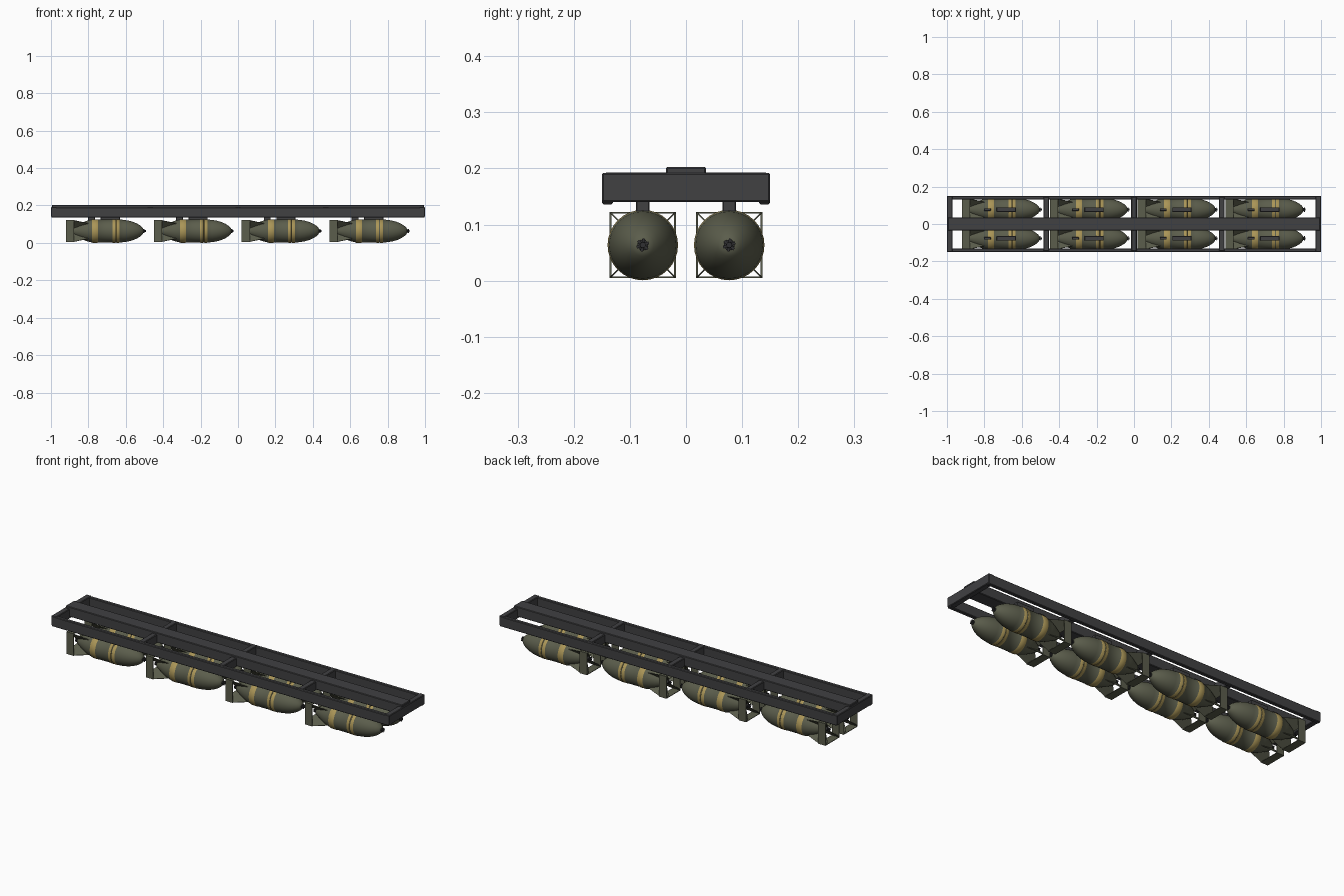
import bpy, bmesh, math
from mathutils import Matrix, Vector

if "Cube" in bpy.data.objects:
    bpy.data.objects.remove(bpy.data.objects["Cube"])


def mat(name, c):
    m = bpy.data.materials.new(name)
    m.diffuse_color = (*c, 1)
    m.use_nodes = True
    m.node_tree.nodes["Principled BSDF"].inputs["Base Color"].default_value = m.diffuse_color
    return m


OLIVE = mat("olive paint", (0.105, 0.11, 0.072))
GOLD = mat("ochre band", (0.40, 0.30, 0.095))
STEEL = mat("dark steel", (0.052, 0.052, 0.055))
FUZE = mat("fuze metal", (0.03, 0.03, 0.032))
CZ = 0.0635          # bomb axis height
CY = 0.077           # bomb axis offset from the centre line


def finish(bm, name, mats, smooth=False):
    bmesh.ops.recalc_face_normals(bm, faces=bm.faces)
    me = bpy.data.meshes.new(name)
    bm.to_mesh(me)
    bm.free()
    for m in mats:
        me.materials.append(m)
    ob = bpy.data.objects.new(name, me)
    bpy.context.collection.objects.link(ob)
    if smooth:
        bpy.ops.object.select_all(action='DESELECT')
        ob.select_set(True)
        bpy.context.view_layer.objects.active = ob
        bpy.ops.object.shade_smooth_by_angle(angle=math.radians(35))
    return ob


def add_box(bm, x, y, z, rot=None):
    c = Vector(((x[0] + x[1]) / 2, (y[0] + y[1]) / 2, (z[0] + z[1]) / 2))
    m = Matrix.Translation(c) @ Matrix.Diagonal((x[1] - x[0], y[1] - y[0], z[1] - z[0], 1))
    bmesh.ops.create_cube(bm, size=1, matrix=(rot @ m) if rot else m)


def box(name, x, y, z, material, bevel=0.0):
    bm = bmesh.new()
    add_box(bm, x, y, z)
    if bevel:
        bmesh.ops.bevel(bm, geom=bm.edges[:], offset=bevel, segments=1, affect='EDGES')
    return finish(bm, name, [material])


def lathe(name, profile, mats, gold=(), sides=32):
    """Revolve (x, r) points about the x axis; spans inside gold get material 1."""
    bm = bmesh.new()
    rings = [[bm.verts.new((x, r * math.cos(a), r * math.sin(a)))
              for a in (2 * math.pi * i / sides for i in range(sides))] for x, r in profile]
    for k in range(len(rings) - 1):
        mid = (profile[k][0] + profile[k + 1][0]) / 2
        for i in range(sides):
            j = (i + 1) % sides
            f = bm.faces.new((rings[k][i], rings[k][j], rings[k + 1][j], rings[k + 1][i]))
            f.material_index = int(any(a <= mid <= b for a, b in gold))
    bm.faces.new(rings[0])
    bm.faces.new(rings[-1])
    return finish(bm, name, mats, True)


# Bomb parts, modelled with the tail end at x = 0 and the axis on x
R, B = 0.0615, 0.0628
body = lathe("bomb_body", [
    (0.035, 0.018), (0.045, 0.024), (0.08, 0.042), (0.11, 0.054), (0.14, R),
    (0.142, B), (0.170, B), (0.172, R), (0.248, R), (0.250, B), (0.264, B), (0.265, R),
    (0.269, R), (0.270, B), (0.284, B), (0.286, R), (0.31, 0.0595), (0.335, 0.0555),
    (0.36, 0.0485), (0.38, 0.040), (0.397, 0.0295), (0.408, 0.020), (0.414, 0.011)],
    [OLIVE, GOLD], [(0.1405, 0.1715), (0.2485, 0.2647), (0.2693, 0.2855)])

# Square tail box, open at both ends
H, T = 0.059, 0.003
bm = bmesh.new()
for s in (-1, 1):
    edge = sorted((s * H, s * (H - T)))
    add_box(bm, (0, 0.043), edge, (-H, H))
    add_box(bm, (0, 0.043), (-H + T, H - T), edge)
tail_box = finish(bm, "tail_box", [OLIVE])

# Four diagonal fins running to the box corners
bm = bmesh.new()
outline = [(0, 0.060), (0, 0.081), (0.043, 0.081), (0.125, 0.056), (0.09, 0.03), (0.036, 0.012)]
for k in range(4):
    rot = Matrix.Rotation(math.radians(45 + 90 * k), 4, 'X')
    sides = [[bm.verts.new(rot @ Vector((x, r, o))) for x, r in outline] for o in (-0.0012, 0.0012)]
    bm.faces.new(sides[0])
    bm.faces.new(sides[1][::-1])
    for i in range(len(outline)):
        j = (i + 1) % len(outline)
        bm.faces.new((sides[0][i], sides[0][j], sides[1][j], sides[1][i]))
fins = finish(bm, "tail_fins", [OLIVE])

# Nose and tail fuzes with small vanes
nose = lathe("nose_fuze", [(0.411, 0.010), (0.417, 0.0095), (0.418, 0.006), (0.427, 0.005)], [FUZE], sides=12)
tail = lathe("tail_fuze", [(0.015, 0.005), (0.026, 0.005), (0.027, 0.009), (0.037, 0.010)], [FUZE], sides=12)
bm = bmesh.new()
for k in range(3):
    rot = Matrix.Rotation(math.radians(20 + 60 * k), 4, 'X')
    for x in (0.420, 0.018):
        add_box(bm, (x, x + 0.004), (-0.0115, 0.0115), (-0.0025, 0.0025), rot)
vanes = finish(bm, "fuze_vanes", [FUZE])

# Hanger block and rear lug on top of each bomb
hanger = box("hanger", (0.185, 0.288), (-0.012, 0.012), (0.058, 0.086), STEEL, 0.002)
lug = box("rear_lug", (0.118, 0.155), (-0.007, 0.007), (0.054, 0.078), STEEL, 0.002)

# Place eight bombs in two rows of four
parts = [body, tail_box, fins, nose, tail, vanes, hanger, lug]
spots = [(-0.92 + 0.47 * i, s * CY, CZ) for i in range(4) for s in (-1, 1)]
for n, spot in enumerate(spots):
    for p in parts:
        ob = p
        if n:
            ob = p.copy()
            bpy.context.collection.objects.link(ob)
        ob.location = spot

# Rack: side rails, centre beam and crossbars
for s, side in ((-1, "front"), (1, "back")):
    box(side + "_rail", (-0.998, 0.998), sorted((s * 0.15, s * 0.13)), (0.136, 0.19), STEEL, 0.003)
box("centre_beam", (-0.995, 0.995), (-0.036, 0.036), (0.15, 0.203), STEEL, 0.003)
for x in (-0.47, 0, 0.47):
    box("crossbar", (x - 0.015, x + 0.015), (-0.145, 0.145), (0.145, 0.193), STEEL, 0.003)
for s in (-1, 1):
    box("end_bar", sorted((s * 1.0, s * 0.97)), (-0.15, 0.15), (0.14, 0.192), STEEL, 0.003)
